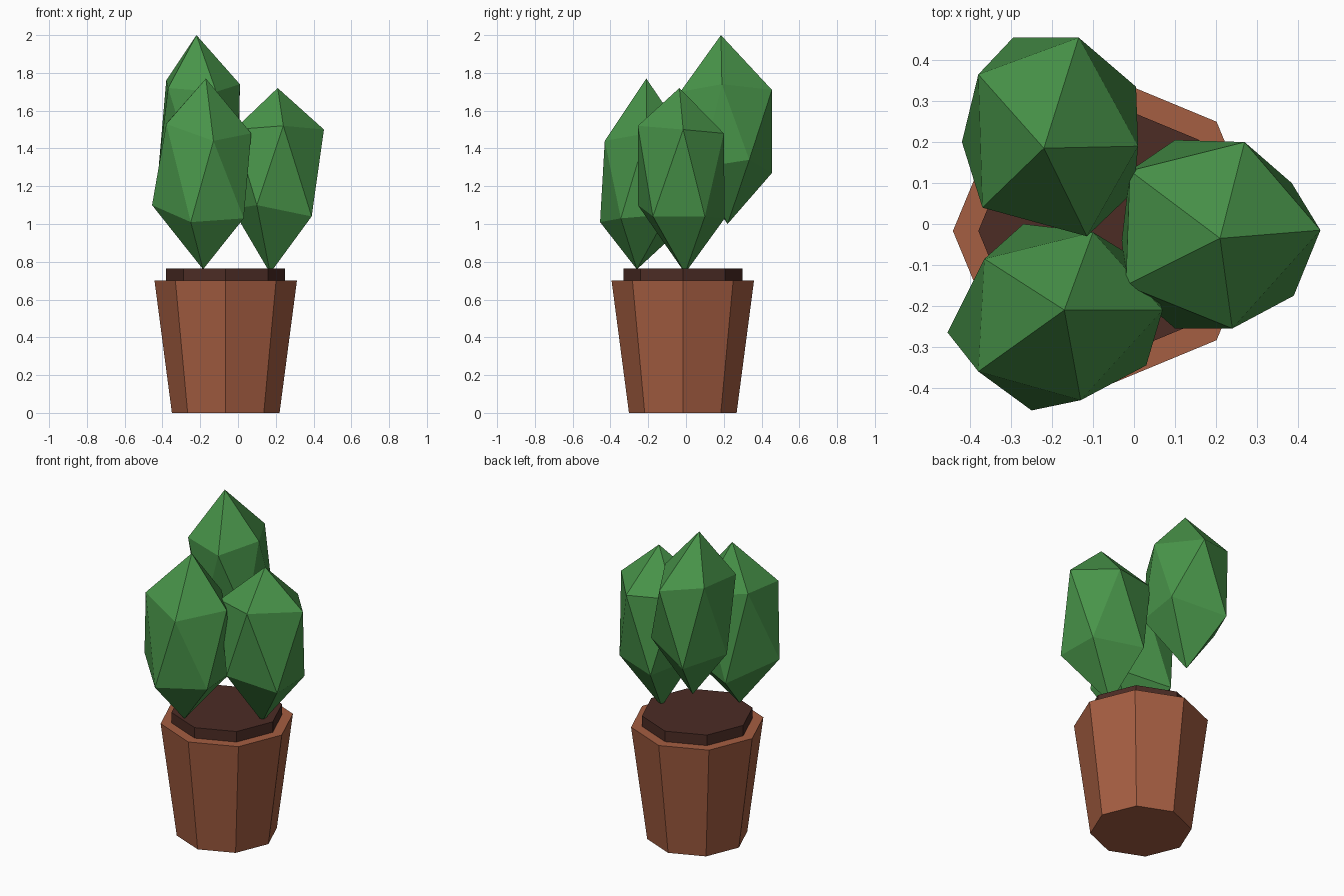
import bpy, bmesh, math

if "Cube" in bpy.data.objects:
    bpy.data.objects.remove(bpy.data.objects["Cube"])


def material(name, rgb):
    m = bpy.data.materials.new(name)
    m.diffuse_color = (*rgb, 1)
    m.use_nodes = True
    m.node_tree.nodes["Principled BSDF"].inputs["Base Color"].default_value = m.diffuse_color
    return m


terracotta = material("terracotta", (0.376, 0.112, 0.054))
soil_brown = material("soil brown", (0.072, 0.025, 0.018))
leaf_green = material("leaf green", (0.065, 0.296, 0.067))


def octagon_frustum(name, r_bottom, r_top, z0, z1, mat):
    """Eight-sided tapered block with a corner on +x, on the pot's axis."""
    bm = bmesh.new()
    rings = [[bm.verts.new((-0.065 + r * math.cos(i * math.pi / 4),
                            -0.017 + r * math.sin(i * math.pi / 4), z)) for i in range(8)]
             for r, z in ((r_bottom, z0), (r_top, z1))]
    bm.faces.new(rings[0][::-1])
    bm.faces.new(rings[1])
    for i in range(8):
        j = (i + 1) % 8
        bm.faces.new((rings[0][i], rings[0][j], rings[1][j], rings[1][i]))
    finish(name, bm, mat)


def leaf_clump(name, top, upper, lower, bottom):
    """Irregular stretched icosahedron: two staggered rings of five and two tips."""
    bm = bmesh.new()
    t, b = bm.verts.new(top), bm.verts.new(bottom)
    up = [bm.verts.new(p) for p in upper]
    lo = [bm.verts.new(p) for p in lower]
    for i in range(5):
        j = (i + 1) % 5
        bm.faces.new((t, up[i], up[j]))
        bm.faces.new((up[i], lo[i], up[j]))
        bm.faces.new((lo[i], lo[j], up[j]))
        bm.faces.new((b, lo[j], lo[i]))
    finish(name, bm, leaf_green)


def finish(name, bm, mat):
    mesh = bpy.data.meshes.new(name)
    bm.to_mesh(mesh)
    bm.free()
    mesh.materials.append(mat)
    bpy.context.collection.objects.link(bpy.data.objects.new(name, mesh))


# Pot and the raised soil disc
octagon_frustum("pot", 0.285, 0.377, 0.0, 0.70, terracotta)
octagon_frustum("soil", 0.315, 0.315, 0.70, 0.765, soil_brown)

# Three leaf clumps
leaf_clump("right_leaf_clump", (0.21, -0.035, 1.72),
           [(0.455, -0.015, 1.50), (0.27, 0.20, 1.48), (-0.01, 0.13, 1.50),
            (-0.02, -0.15, 1.50), (0.24, -0.255, 1.52)],
           [(0.385, 0.10, 1.04), (0.10, 0.205, 1.03), (-0.03, -0.04, 1.08),
            (0.10, -0.255, 1.10), (0.39, -0.175, 1.04)],
           (0.17, -0.005, 0.74))
leaf_clump("front_leaf_clump", (-0.17, -0.21, 1.77),
           [(0.07, -0.21, 1.48), (-0.10, -0.02, 1.49), (-0.365, -0.085, 1.55),
            (-0.38, -0.36, 1.53), (-0.13, -0.43, 1.44)],
           [(0.03, -0.10, 1.05), (-0.27, 0.0, 1.0), (-0.455, -0.265, 1.10),
            (-0.25, -0.455, 1.01), (0.03, -0.345, 1.03)],
           (-0.185, -0.26, 0.76))
leaf_clump("back_leaf_clump", (-0.22, 0.185, 2.0),
           [(0.01, 0.19, 1.74), (-0.135, 0.455, 1.71), (-0.38, 0.365, 1.76),
            (-0.37, 0.04, 1.72), (-0.115, -0.03, 1.70)],
           [(0.005, 0.335, 1.34), (-0.295, 0.455, 1.27), (-0.42, 0.20, 1.30),
            (-0.24, 0.01, 1.30), (0.0, 0.08, 1.30)],
           (-0.20, 0.22, 1.0))
